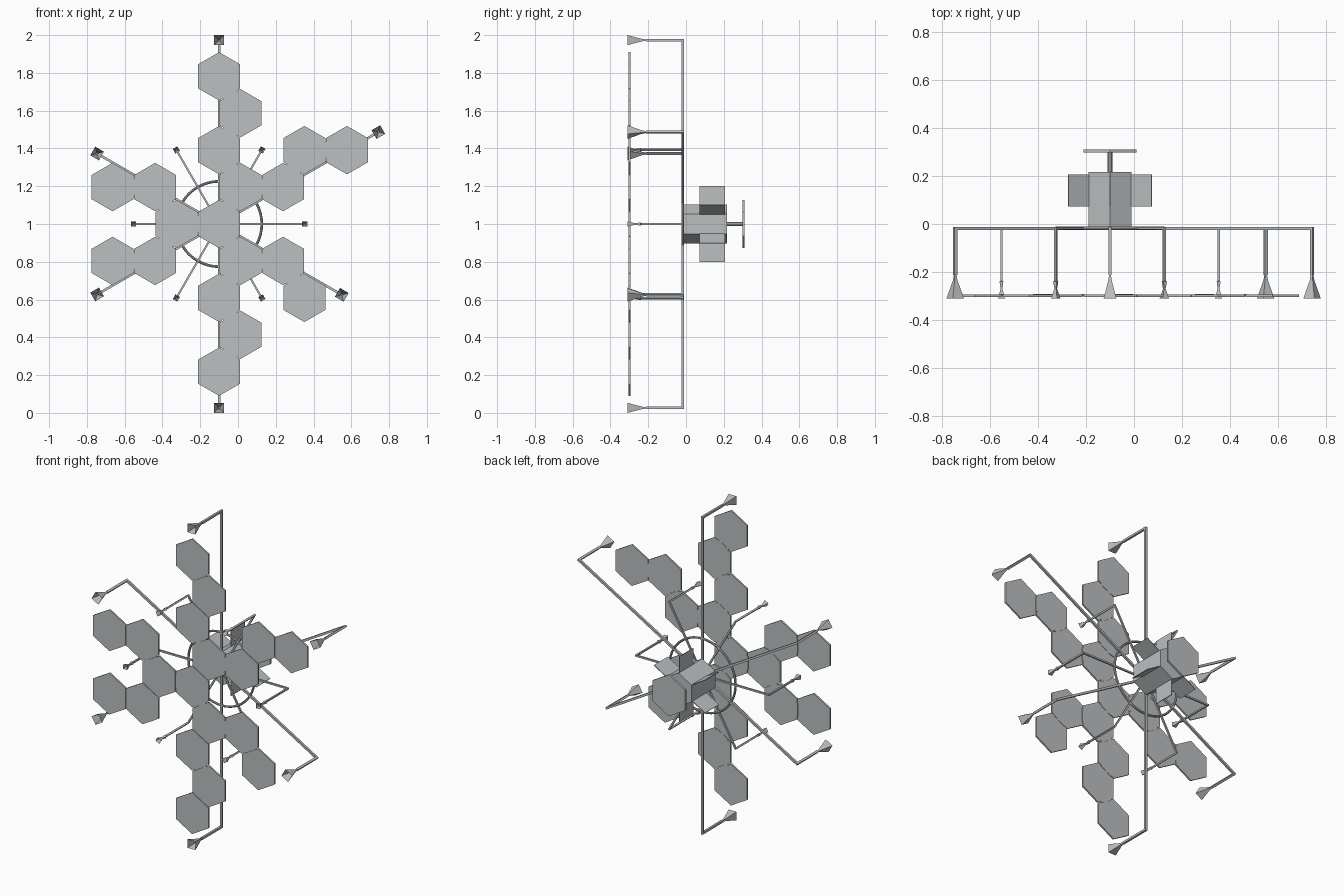
import bpy
import bmesh
from math import sin, cos, pi, radians, sqrt
from mathutils import Vector, Matrix

old = bpy.data.objects.get("Cube")
if old:
    bpy.data.objects.remove(old, do_unlink=True)

grey = bpy.data.materials.new("light_grey")
grey.use_nodes = True
colour = (0.5, 0.525, 0.535, 1)
grey.diffuse_color = colour
grey.node_tree.nodes["Principled BSDF"].inputs["Base Color"].default_value = colour

CX, CZ = -0.1, 1.0            # hub axis
PITCH = 0.2257                # spacing of the hexagonal panels
PANEL_Y, ARM_Y = -0.30, -0.018


def finish(name, bm):
    me = bpy.data.meshes.new(name)
    bm.to_mesh(me)
    bm.free()
    me.materials.append(grey)
    ob = bpy.data.objects.new(name, me)
    bpy.context.collection.objects.link(ob)
    return ob


def loft(bm, x, z, sides, start, stations, open_front=False):
    """Skin polygon rings along y; stations are (y, radius), front to back."""
    rings = []
    for y, r in stations:
        angles = [start + 2 * pi * i / sides for i in range(sides)]
        rings.append([bm.verts.new((x + r * cos(a), y, z + r * sin(a))) for a in angles])
    for a, b in zip(rings, rings[1:]):
        for i in range(sides):
            j = (i + 1) % sides
            bm.faces.new((a[i], b[i], b[j], a[j]))
    if not open_front:
        bm.faces.new(rings[0])
    bm.faces.new(rings[-1][::-1])


def prism(name, x, z, r, y0, y1, sides=6):
    bm = bmesh.new()
    loft(bm, x, z, sides, pi / 2, [(y0, r), (y1, r)])
    return finish(name, bm)


def bar(bm, centre, angle, length, depth, width):
    """Box with its length turned by angle in the xz plane."""
    m = (Matrix.Translation(centre) @ Matrix.Rotation(-angle, 4, 'Y')
         @ Matrix.Diagonal((length, depth, width, 1)))
    bmesh.ops.create_cube(bm, size=1, matrix=m)


# Front panels, placed on a hexagonal lattice as (half column, row)
cells = [(0, 4), (1, 3), (0, 2), (1, 1), (0, 0), (-2, 0), (3, 1), (4, 2), (6, 2),
         (-3, 1), (-5, 1), (-3, -1), (-5, -1), (1, -1), (3, -1), (4, -2),
         (0, -2), (1, -3), (0, -4)]
spots = [Vector((CX + c * PITCH / 2, 0, CZ + r * PITCH * sqrt(3) / 2)) for c, r in cells]
for p in spots:
    prism("mirror_panel", p.x, p.z, 0.128, PANEL_Y - 0.005, PANEL_Y + 0.005)

# Hinges along every shared panel edge
bm = bmesh.new()
for i, p in enumerate(spots):
    for q in spots[:i]:
        d = q - p
        if d.length < PITCH * 1.05:
            mid = (p + q) / 2
            mid.y = PANEL_Y + 0.003
            angle = Vector((d.x, d.z)).angle_signed(Vector((1, 0))) + pi / 2
            bar(bm, mid, angle, 0.085, 0.008, 0.012)
finish("panel_hinges", bm)


def arm(name, degrees, length, thick, horn):
    """Radial beam, forward post and open square horn."""
    a = radians(degrees)
    bm = bmesh.new()
    half = (length + thick / 2) / 2
    bar(bm, (CX + half * cos(a), ARM_Y, CZ + half * sin(a)), a, 2 * half, thick, thick)
    x, z = CX + length * cos(a), CZ + length * sin(a)
    back, front = ARM_Y, horn[-1][0]
    bar(bm, (x, (back + front) / 2, z), a, thick, back - front, thick)
    loft(bm, x, z, 4, a + pi / 4, [(y, h * sqrt(2)) for y, h in horn], True)
    finish(name, bm)


long_horn = [(-0.31, 0.0265), (-0.235, 0.007), (-0.212, 0.004)]
short_horn = [(-0.31, 0.014), (-0.27, 0.004), (-0.24, 0.008), (-0.235, 0.003)]
for deg, length in ((30, 0.9735), (90, 0.9735), (150, 0.746),
                    (210, 0.746), (270, 0.9735), (330, 0.75)):
    arm("long_arm", deg, length, 0.013, long_horn)
for k in range(6):
    arm("short_arm", 60 * k, 0.453, 0.010, short_horn)

# Ring tying the arms together
bpy.ops.mesh.primitive_torus_add(major_radius=0.226, minor_radius=0.007,
                                 major_segments=48, minor_segments=8,
                                 location=(CX, ARM_Y, CZ), rotation=(pi / 2, 0, 0))
ring = bpy.context.object
ring.name = "support_ring"
ring.data.materials.append(grey)
bpy.ops.object.shade_smooth_by_angle()

# Rear body with six radial fins
prism("body", CX, CZ, 0.104, -0.015, 0.217)
bm = bmesh.new()
for k in range(6):
    a = radians(30 + 60 * k)
    bar(bm, (CX + 0.15 * cos(a), 0.14, CZ + 0.15 * sin(a)), a, 0.104, 0.135, 0.004)
finish("body_fins", bm)

# Rear plate on its mast
prism("rear_mast", CX, CZ, 0.010, 0.21, 0.305, 8)
prism("rear_plate", CX, CZ, 0.128, 0.298, 0.31)
